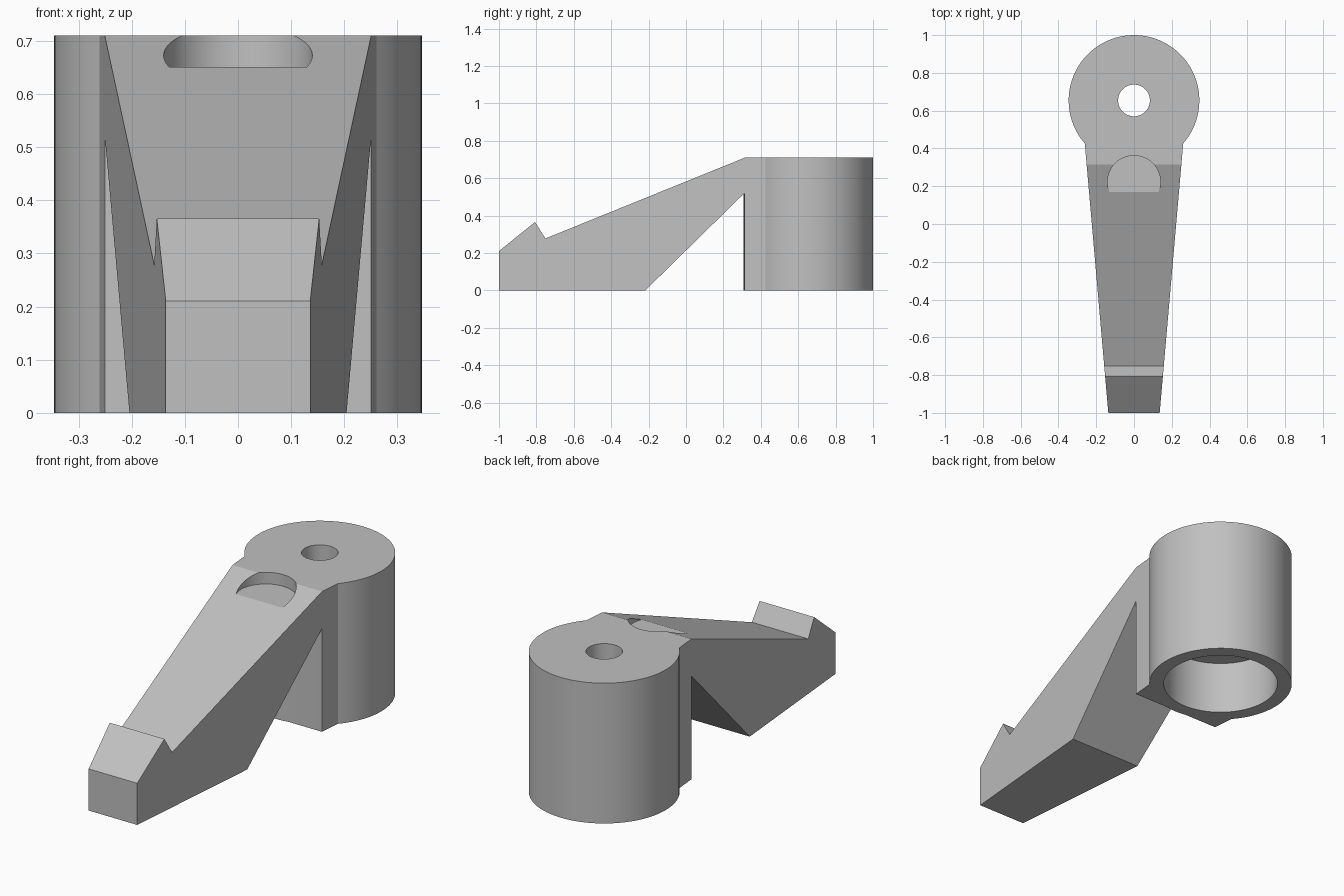
import bpy
import bmesh
import math

cube = bpy.data.objects.get("Cube")
if cube:
    bpy.data.objects.remove(cube, do_unlink=True)

HEIGHT = 0.71
HUB_Y = 0.654

grey = bpy.data.materials.new("plain_grey")
grey.use_nodes = True
colour = (0.53, 0.53, 0.53, 1)
grey.diffuse_color = colour
grey.node_tree.nodes["Principled BSDF"].inputs["Base Color"].default_value = colour


def make_object(name, bm):
    bmesh.ops.recalc_face_normals(bm, faces=bm.faces)
    mesh = bpy.data.meshes.new(name)
    bm.to_mesh(mesh)
    bm.free()
    mesh.materials.append(grey)
    obj = bpy.data.objects.new(name, mesh)
    bpy.context.collection.objects.link(obj)
    return obj


def cylinder(name, y, radius, bottom, top, sides=96):
    bm = bmesh.new()
    bmesh.ops.create_cone(bm, cap_ends=True, segments=sides, radius1=radius,
                          radius2=radius, depth=top - bottom)
    bmesh.ops.translate(bm, verts=bm.verts, vec=(0, y, (top + bottom) / 2))
    return make_object(name, bm)


def combine(target, tool, operation):
    mod = target.modifiers.new(tool.name, 'BOOLEAN')
    mod.operation = operation
    mod.solver = 'EXACT'
    mod.object = tool
    bpy.context.view_layer.objects.active = target
    bpy.ops.object.modifier_apply(modifier=mod.name)
    bpy.data.objects.remove(tool, do_unlink=True)


def half_width(y):
    return 0.136 + 0.0873 * (y + 1)


# Tapered arm: side profile (y, z) spanned between two flared sides
profile = [(-1, 0), (-1, 0.211), (-0.807, 0.366), (-0.752, 0.278),
           (0.314, HEIGHT), (0.6, HEIGHT), (0.6, 0), (0.314, 0),
           (0.314, 0.522), (-0.218, 0)]
bm = bmesh.new()
left, right = [[bm.verts.new((side * half_width(y), y, z)) for y, z in profile]
               for side in (1, -1)]
bm.faces.new(left)
bm.faces.new(right[::-1])
for i in range(len(profile)):
    j = (i + 1) % len(profile)
    bm.faces.new((left[i], right[i], right[j], left[j]))
clamp = make_object("clamp_arm", bm)

# Round hub joined to the arm
combine(clamp, cylinder("hub", HUB_Y, 0.346, 0, HEIGHT), 'UNION')

# Wide bore from below, bolt hole through the top, shallow finger pocket
combine(clamp, cylinder("bore", HUB_Y, 0.276, -0.1, 0.273), 'DIFFERENCE')
combine(clamp, cylinder("bolt_hole", HUB_Y, 0.084, -0.1, 1, 64), 'DIFFERENCE')
combine(clamp, cylinder("pocket", 0.222, 0.14, 0.651, 1, 64), 'DIFFERENCE')

# Smooth round walls, crisp edges
bpy.ops.object.select_all(action='DESELECT')
clamp.select_set(True)
bpy.context.view_layer.objects.active = clamp
bpy.ops.object.shade_smooth_by_angle(angle=math.radians(20))
